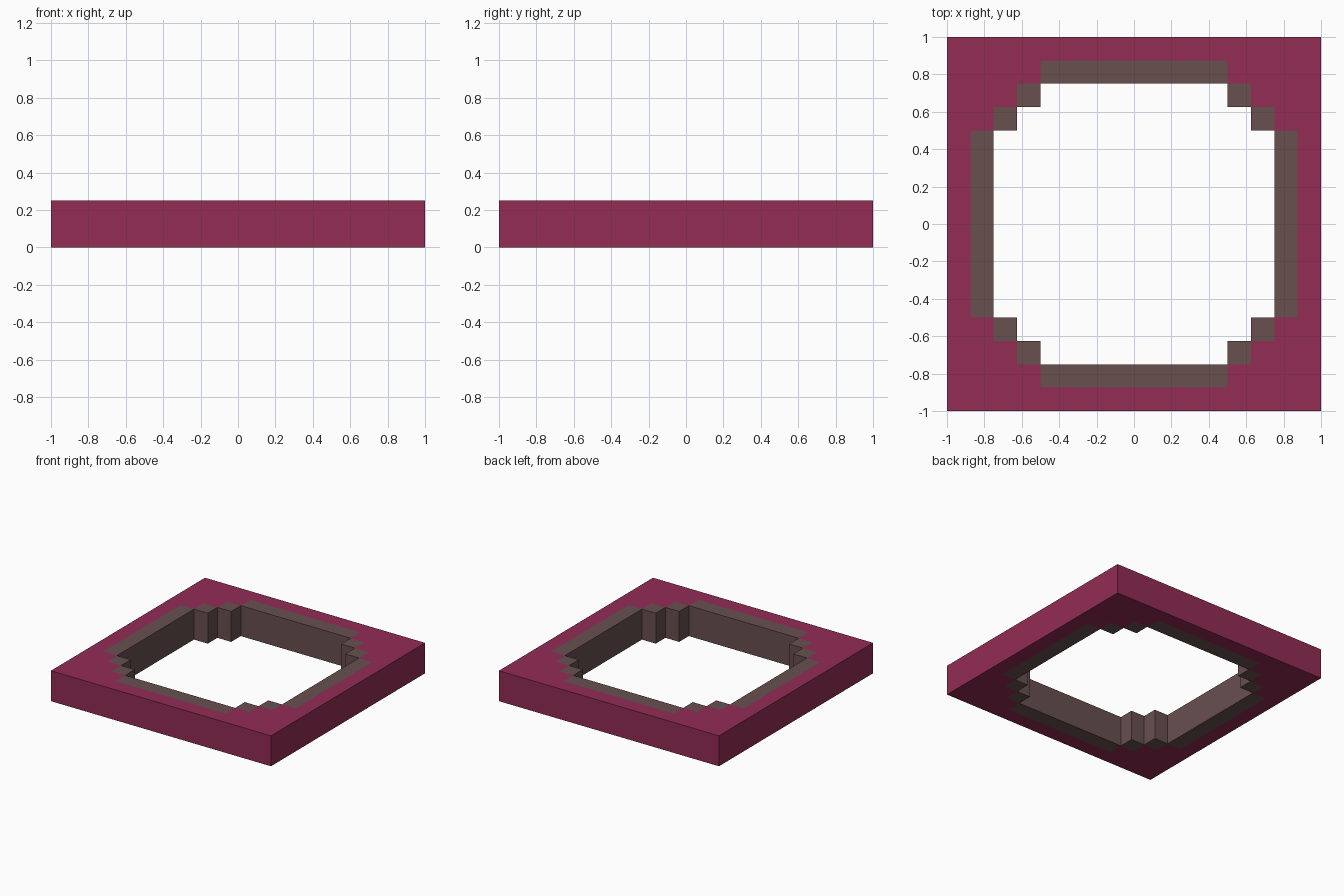
import bpy, bmesh

if "Cube" in bpy.data.objects:
    bpy.data.objects.remove(bpy.data.objects["Cube"])

CELL = 0.125
HEIGHT = 0.25


def material(name, color):
    m = bpy.data.materials.new(name)
    m.diffuse_color = (*color, 1)
    m.use_nodes = True
    m.node_tree.nodes["Principled BSDF"].inputs["Base Color"].default_value = m.diffuse_color
    return m


def cell_kind(x, y):
    """Stepped round opening, a one-cell trim around it, then the outer frame."""
    lo, hi = sorted((abs(x) / CELL, abs(y) / CELL))
    if (hi < 6 and lo < 4) or hi < 5:
        return "hole"
    if (hi < 7 and lo < 4) or hi < 6 and lo < 5:
        return "trim"
    return "frame"


# Square sheet of cells with the stepped opening removed
bm = bmesh.new()
bmesh.ops.create_grid(bm, x_segments=16, y_segments=16, size=1)
holes = [f for f in bm.faces if cell_kind(*f.calc_center_median().xy) == "hole"]
bmesh.ops.delete(bm, geom=holes, context="FACES")

# Thicken the sheet upwards
out = bmesh.ops.extrude_face_region(bm, geom=bm.faces[:], use_keep_orig=True)
top = [v for v in out["geom"] if isinstance(v, bmesh.types.BMVert)]
bmesh.ops.translate(bm, verts=top, vec=(0, 0, HEIGHT))
bmesh.ops.recalc_face_normals(bm, faces=bm.faces[:])

# Trim colour on the ring of cells and on the walls of the opening
for f in bm.faces:
    c = f.calc_center_median()
    if abs(f.normal.z) > 0.5:
        f.material_index = int(cell_kind(c.x, c.y) == "trim")
    else:
        f.material_index = int(max(abs(c.x), abs(c.y)) < 0.99)

# Merge flat neighbours of the same colour
bmesh.ops.dissolve_limit(bm, angle_limit=0.01, verts=bm.verts[:],
                         edges=bm.edges[:], delimit={"MATERIAL"})

mesh = bpy.data.meshes.new("square_frame")
bm.to_mesh(mesh)
bm.free()
mesh.materials.append(material("magenta", (0.288, 0.025, 0.089)))
mesh.materials.append(material("brown_grey", (0.138, 0.080, 0.078)))
frame = bpy.data.objects.new("square_frame", mesh)
bpy.context.collection.objects.link(frame)
